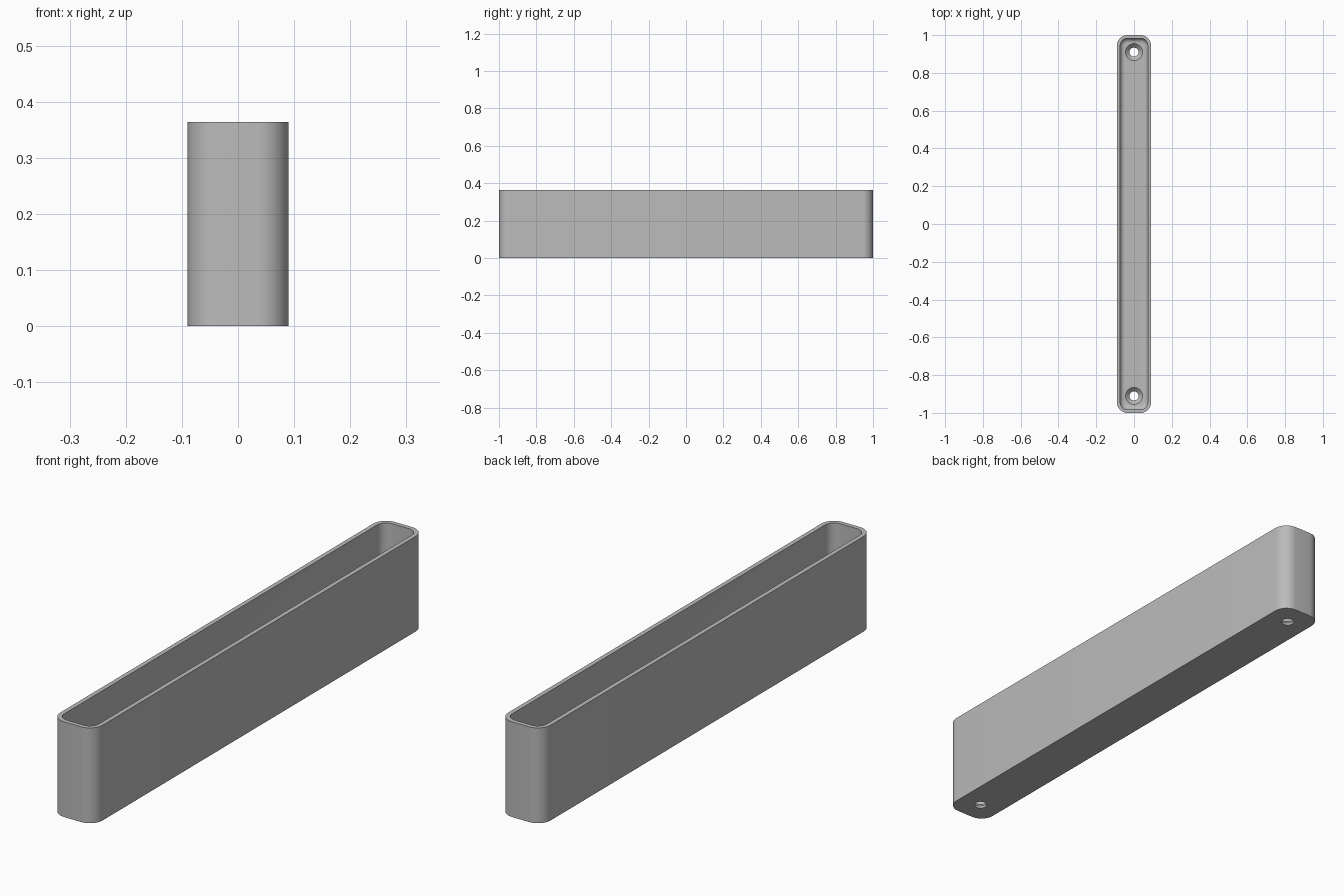
import bpy, bmesh, math

cube = bpy.data.objects.get("Cube")
if cube:
    bpy.data.objects.remove(cube, do_unlink=True)

HALF_W, HALF_L, HEIGHT = 0.09, 1.0, 0.364
CORNER, WALL, FLOOR, FILLET = 0.055, 0.017, 0.03, 0.024
HOLE_Y, HOLE_R, SINK_R = 0.91, 0.024, 0.045

grey = bpy.data.materials.new("plain grey")
grey.use_nodes = True
colour = (0.5, 0.5, 0.5, 1)
grey.diffuse_color = colour
grey.node_tree.nodes["Principled BSDF"].inputs["Base Color"].default_value = colour


def rounded_ring(bm, inset, z, steps=10):
    """Rounded rectangle of vertices, shrunk inwards by inset."""
    r = CORNER - inset
    verts = []
    for quarter, (sx, sy) in enumerate([(1, 1), (-1, 1), (-1, -1), (1, -1)]):
        for i in range(steps + 1):
            a = (quarter + i / steps) * math.pi / 2
            verts.append(bm.verts.new((sx * (HALF_W - CORNER) + r * math.cos(a),
                                       sy * (HALF_L - CORNER) + r * math.sin(a), z)))
    return verts


def circle_ring(bm, radius, z, y, sides=32):
    return [bm.verts.new((radius * math.cos(math.tau * i / sides),
                          y + radius * math.sin(math.tau * i / sides), z))
            for i in range(sides)]


def loft(name, bm, rings):
    """Skin closed rings in order and cap both ends."""
    for lower, upper in zip(rings, rings[1:]):
        n = len(lower)
        for i in range(n):
            j = (i + 1) % n
            bm.faces.new((lower[i], lower[j], upper[j], upper[i]))
    bm.faces.new(rings[0][::-1])
    bm.faces.new(rings[-1])
    bmesh.ops.recalc_face_normals(bm, faces=bm.faces)
    mesh = bpy.data.meshes.new(name)
    bm.to_mesh(mesh)
    bm.free()
    mesh.materials.append(grey)
    obj = bpy.data.objects.new(name, mesh)
    bpy.context.collection.objects.link(obj)
    return obj


# Open trough: outer wall, rim, inner wall, then a filleted floor
bm = bmesh.new()
rings = [rounded_ring(bm, 0, 0), rounded_ring(bm, 0, HEIGHT), rounded_ring(bm, WALL, HEIGHT)]
for i in range(7):
    a = i / 6 * math.pi / 2
    rings.append(rounded_ring(bm, WALL + FILLET * (1 - math.cos(a)),
                              FLOOR + FILLET * (1 - math.sin(a))))
trough = loft("trough", bm, rings)

# Countersunk screw holes at both ends
bpy.context.view_layer.objects.active = trough
trough.select_set(True)
for side in (-1, 1):
    bm = bmesh.new()
    profile = [(HOLE_R, -0.05), (HOLE_R, FLOOR - SINK_R + HOLE_R),
               (SINK_R, FLOOR), (SINK_R, FLOOR + 0.05)]
    cutter = loft("hole_cutter", bm, [circle_ring(bm, r, z, side * HOLE_Y) for r, z in profile])
    cutter.hide_render = True
    cut = trough.modifiers.new("screw hole", "BOOLEAN")
    cut.object = cutter
    cut.operation = "DIFFERENCE"
    cut.solver = "EXACT"
    bpy.ops.object.modifier_apply(modifier=cut.name)
    bpy.data.objects.remove(cutter, do_unlink=True)

bpy.ops.object.shade_smooth_by_angle(angle=math.radians(30))
